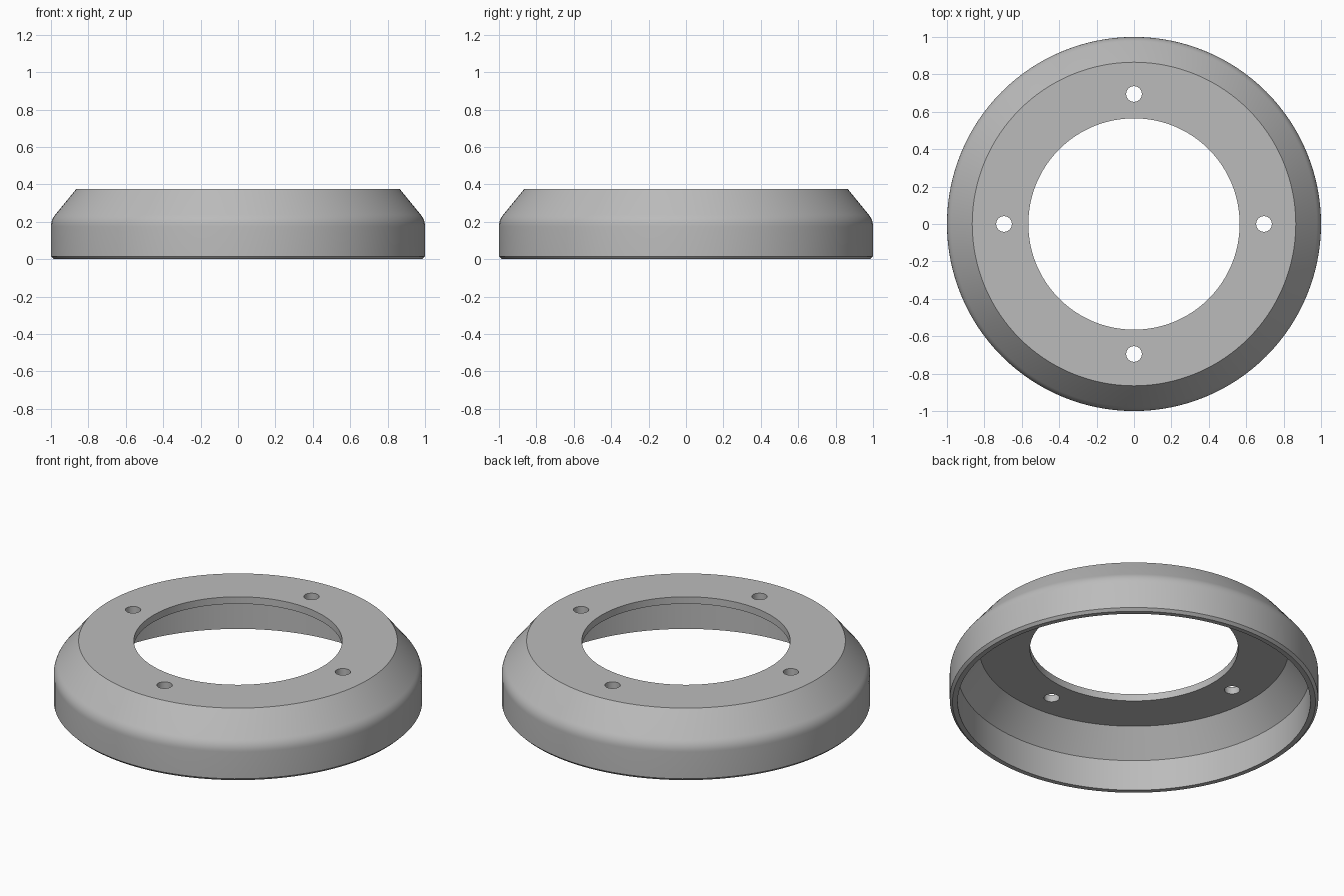
import bpy
import bmesh
import math
from mathutils import Vector

cube = bpy.data.objects.get("Cube")
if cube:
    bpy.data.objects.remove(cube, do_unlink=True)

SEGMENTS = 128
HEIGHT = 0.375
PLATE_UNDERSIDE = 0.333

grey = bpy.data.materials.new("plain grey")
grey.use_nodes = True
colour = (0.5, 0.5, 0.5, 1)
grey.diffuse_color = colour
grey.node_tree.nodes["Principled BSDF"].inputs["Base Color"].default_value = colour


def rounded_corner(start, corner, end, steps=6):
    """Points of a soft bend from start to end, pulled towards corner."""
    a, b, c = Vector(start), Vector(corner), Vector(end)
    return [tuple(a.lerp(b, t).lerp(b.lerp(c, t), t))
            for t in (i / steps for i in range(steps + 1))]


def lathe(name, profile):
    """Revolve a closed (radius, height) profile about z."""
    bm = bmesh.new()
    rings = []
    for i in range(SEGMENTS):
        a = math.tau * i / SEGMENTS
        rings.append([bm.verts.new((r * math.cos(a), r * math.sin(a), z))
                      for r, z in profile])
    n = len(profile)
    for i in range(SEGMENTS):
        here, there = rings[i], rings[(i + 1) % SEGMENTS]
        for j in range(n):
            k = (j + 1) % n
            bm.faces.new((here[j], there[j], there[k], here[k]))
    bmesh.ops.recalc_face_normals(bm, faces=bm.faces)
    mesh = bpy.data.meshes.new(name)
    bm.to_mesh(mesh)
    bm.free()
    mesh.materials.append(grey)
    obj = bpy.data.objects.new(name, mesh)
    bpy.context.collection.objects.link(obj)
    return obj


# Hollow cover: straight wall, soft shoulder, cone and flat top with a bore
profile = [(0.957, 0), (0.985, 0)]
profile += [(1, 0.015)]
profile += rounded_corner((1, 0.175), (1, 0.21), (0.977, 0.238))
profile += [(0.865, HEIGHT), (0.565, HEIGHT), (0.565, PLATE_UNDERSIDE),
            (0.84, PLATE_UNDERSIDE), (0.957, 0.185)]
cover = lathe("flanged_ring_cover", profile)

# Four bolt holes through the top plate
bm = bmesh.new()
for i in range(4):
    a = math.tau * i / 4
    made = bmesh.ops.create_cone(bm, cap_ends=True, segments=32,
                                 radius1=0.042, radius2=0.042, depth=0.2)
    bmesh.ops.translate(bm, verts=made["verts"],
                        vec=(0.695 * math.cos(a), 0.695 * math.sin(a), HEIGHT))
mesh = bpy.data.meshes.new("bolt_hole_cutter")
bm.to_mesh(mesh)
bm.free()
mesh.materials.append(grey)
cutter = bpy.data.objects.new("bolt_hole_cutter", mesh)
cutter.hide_render = True
bpy.context.collection.objects.link(cutter)

drill = cover.modifiers.new("bolt holes", "BOOLEAN")
drill.operation = "DIFFERENCE"
drill.solver = "EXACT"
drill.object = cutter
bpy.ops.object.select_all(action="DESELECT")
bpy.context.view_layer.objects.active = cover
cover.select_set(True)
bpy.ops.object.modifier_apply(modifier=drill.name)
bpy.data.objects.remove(cutter, do_unlink=True)

# Smooth curved walls, crisp edges
bpy.ops.object.shade_smooth_by_angle(angle=math.radians(30))
